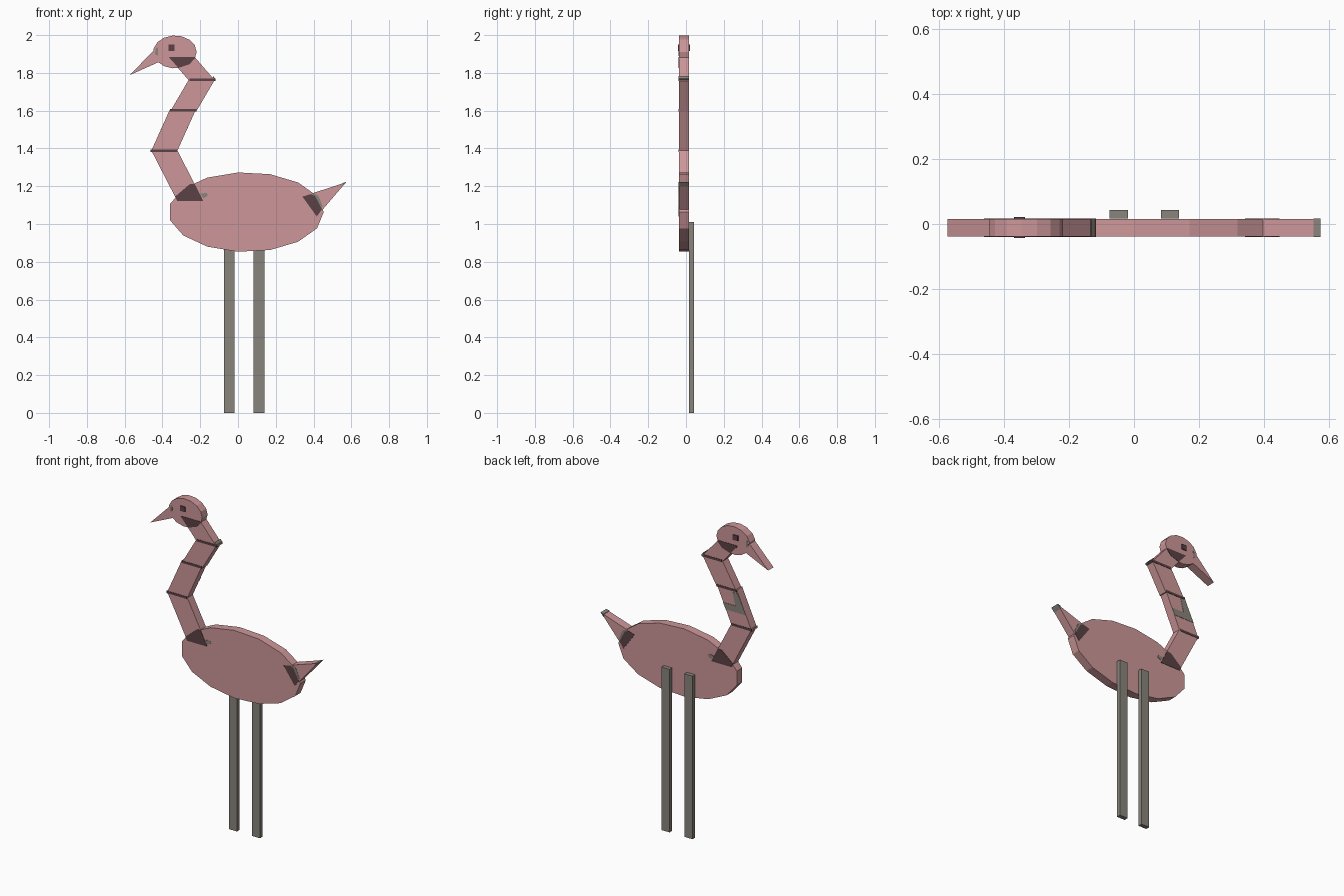
import bpy
import bmesh
from math import cos, sin, tau

if "Cube" in bpy.data.objects:
    bpy.data.objects.remove(bpy.data.objects["Cube"], do_unlink=True)


def material(name, rgb):
    mat = bpy.data.materials.new(name)
    mat.use_nodes = True
    mat.diffuse_color = (*rgb, 1)
    mat.node_tree.nodes["Principled BSDF"].inputs["Base Color"].default_value = (*rgb, 1)
    return mat


PINK = material("dusty pink", (0.61, 0.31, 0.32))
GREY = material("warm grey", (0.25, 0.23, 0.20))
DARK = material("dark brown", (0.105, 0.055, 0.06))

FRONT, BACK = -0.038, 0.015
SKIN = 0.002


def plate(name, outline, mat, y0=FRONT, y1=BACK):
    """Extrude an x-z outline from y0 to y1."""
    bm = bmesh.new()
    face = bm.faces.new([bm.verts.new((x, y0, z)) for x, z in outline])
    side = bmesh.ops.extrude_face_region(bm, geom=[face])
    verts = [v for v in side["geom"] if isinstance(v, bmesh.types.BMVert)]
    bmesh.ops.translate(bm, verts=verts, vec=(0, y1 - y0, 0))
    bmesh.ops.recalc_face_normals(bm, faces=bm.faces)
    mesh = bpy.data.meshes.new(name)
    bm.to_mesh(mesh)
    bm.free()
    mesh.materials.append(mat)
    obj = bpy.data.objects.new(name, mesh)
    bpy.context.collection.objects.link(obj)


def back_patch(name, outline, mat):
    plate(name + "_back", outline, mat, BACK, BACK + SKIN)


def patch(name, outline, mat):
    """Thin colour plates on the front and back."""
    plate(name + "_front", outline, mat, FRONT - SKIN, FRONT)
    back_patch(name, outline, mat)


def oval(cx, cz, rx, rz, sides=15):
    return [(cx + rx * cos(tau * i / sides), cz + rz * sin(tau * i / sides))
            for i in range(sides)]


def box(x0, x1, z0, z1):
    return [(x0, z0), (x1, z0), (x1, z1), (x0, z1)]


# Body and head
plate("body", oval(0.043, 1.063, 0.411, 0.211), PINK)
plate("head", oval(-0.334, 1.911, 0.115, 0.087), PINK)

# Zigzag neck of slanted segments with dark bands where they overlap
WIDTH, LAP = 0.138, 0.007
joints = [(-0.322, 1.123), (-0.462, 1.388), (-0.359, 1.603), (-0.257, 1.763), (-0.368, 1.885)]
for i, ((xa, za), (xb, zb)) in enumerate(zip(joints, joints[1:])):
    low = za - LAP if i else za
    high = zb + LAP if i < len(joints) - 2 else zb
    plate(f"neck_segment_{i + 1}",
          [(xa, low), (xa + WIDTH, low), (xb + WIDTH, high), (xb, high)], PINK)
for i, (x, z) in enumerate(joints[1:-1]):
    patch(f"neck_band_{i + 1}", box(x, x + WIDTH, z - LAP, z + LAP), DARK)

# Beak and tail wedges
plate("beak", [(-0.574, 1.788), (-0.418, 1.858), (-0.425, 1.94)], PINK)
plate("tail", [(0.572, 1.221), (0.341, 1.145), (0.417, 1.04)], PINK)

# Dark patches where neck and tail cross the body and head
patch("neck_root", [(-0.322, 1.123), (-0.184, 1.123), (-0.23, 1.213),
                    (-0.257, 1.21), (-0.333, 1.145)], DARK)
patch("neck_top", [(-0.368, 1.885), (-0.23, 1.885), (-0.228, 1.877),
                   (-0.257, 1.846), (-0.315, 1.826)], DARK)
patch("tail_root", [(0.341, 1.145), (0.385, 1.158), (0.408, 1.148),
                    (0.445, 1.078), (0.417, 1.04)], DARK)

# Small grey patches
patch("tail_edge", [(0.385, 1.158), (0.408, 1.148), (0.44, 1.085),
                    (0.448, 1.095), (0.425, 1.15), (0.4, 1.163)], GREY)
patch("beak_root", [(-0.44, 1.9), (-0.425, 1.89), (-0.422, 1.935), (-0.435, 1.93)], GREY)
patch("neck_root_edge", [(-0.184, 1.135), (-0.16, 1.15), (-0.165, 1.165), (-0.2, 1.16)], GREY)
back_patch("neck_mark", [(-0.423, 1.47), (-0.285, 1.47), (-0.265, 1.51),
                         (-0.35, 1.51), (-0.33, 1.59), (-0.365, 1.59)], GREY)
plate("neck_corner", [(-0.137, 1.756), (-0.117, 1.764), (-0.132, 1.784)], GREY,
      FRONT - SKIN, BACK + SKIN)
plate("tail_tip", [(0.553, 1.198), (0.574, 1.223), (0.553, 1.217)], GREY,
      FRONT - SKIN, BACK + SKIN)

# Eye bar showing on both faces of the head
plate("eyes", box(-0.369, -0.335, 1.917, 1.949), DARK, -0.043, 0.021)

# Legs behind the body
for name, x in (("right_leg", -0.075), ("left_leg", 0.083)):
    plate(name, box(x, x + 0.056, 0, 1.01), GREY, 0.017, 0.043)
